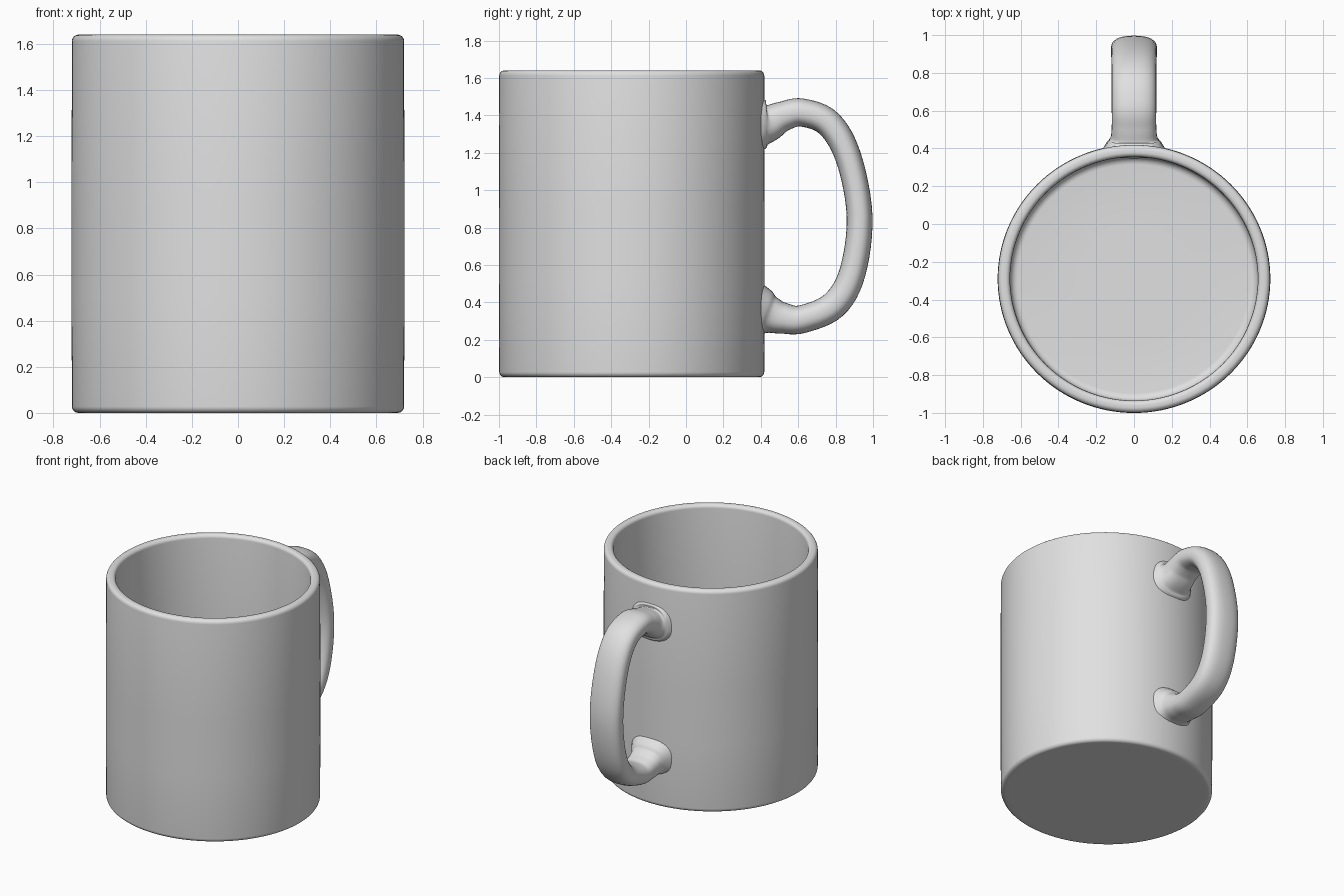
import bpy, bmesh, math
from mathutils import Vector

if "Cube" in bpy.data.objects:
    bpy.data.objects.remove(bpy.data.objects["Cube"])

grey = bpy.data.materials.new("warm_grey_ceramic")
grey.diffuse_color = (0.75, 0.75, 0.75, 1)
grey.use_nodes = True
grey.node_tree.nodes["Principled BSDF"].inputs["Base Color"].default_value = grey.diffuse_color


def skin(name, rings, angle):
    """Join closed rings of points into a smooth, capped surface."""
    bm = bmesh.new()
    rows = [[bm.verts.new(p) for p in ring] for ring in rings]
    n = len(rows[0])
    for a, b in zip(rows, rows[1:]):
        for i in range(n):
            j = (i + 1) % n
            bm.faces.new((a[i], a[j], b[j], b[i]))
    bm.faces.new(rows[0])
    bm.faces.new(rows[-1])
    bmesh.ops.recalc_face_normals(bm, faces=bm.faces)
    mesh = bpy.data.meshes.new(name)
    bm.to_mesh(mesh)
    bm.free()
    mesh.materials.append(grey)
    obj = bpy.data.objects.new(name, mesh)
    bpy.context.collection.objects.link(obj)
    bpy.ops.object.select_all(action='DESELECT')
    obj.select_set(True)
    bpy.context.view_layer.objects.active = obj
    bpy.ops.object.shade_smooth_by_angle(angle=math.radians(angle))
    return obj


def arc(cx, cz, r, a0, a1, steps=6):
    return [(cx + r * math.cos(math.radians(a0 + (a1 - a0) * i / steps)),
             cz + r * math.sin(math.radians(a0 + (a1 - a0) * i / steps)))
            for i in range(steps + 1)]


# Cup: lathe profile (radius, height) from underside, over the rim, to the floor
CY, SQUASH, SEG = -0.29, 0.984, 128
profile = [(0.3, 0), (0.66, 0)]
profile += arc(0.692, 0.028, 0.028, -90, 0)
profile += [(0.722, 0.5), (0.722, 0.9)]
profile += arc(0.692, 1.612, 0.028, 0, 90)
profile += arc(0.681, 1.615, 0.025, 90, 180)
profile += [(0.655, 0.9)]
profile += arc(0.615, 0.13, 0.04, 0, -90)
profile += [(0.3, 0.09)]
skin("cup", [[(r * math.cos(t), CY + SQUASH * r * math.sin(t), z)
              for t in (2 * math.pi * k / SEG for k in range(SEG))]
             for r, z in profile], 40)

# Handle: path stations (y, z, half width, half thickness), flared at the cup
stations = [
    (0.375, 1.355, 0.18, 0.16), (0.42, 1.36, 0.15, 0.13),
    (0.455, 1.365, 0.125, 0.098), (0.52, 1.395, 0.118, 0.08),
    (0.62, 1.415, 0.118, 0.075), (0.765, 1.355, 0.118, 0.074),
    (0.87, 1.17, 0.12, 0.07), (0.928, 0.86, 0.122, 0.069),
    (0.89, 0.56, 0.12, 0.071), (0.79, 0.385, 0.118, 0.075),
    (0.62, 0.31, 0.116, 0.075), (0.52, 0.315, 0.116, 0.083),
    (0.455, 0.332, 0.125, 0.1), (0.42, 0.342, 0.15, 0.13),
    (0.375, 0.35, 0.18, 0.16)]


def smooth_path(pts, steps=6):
    """Catmull-Rom interpolation through the stations."""
    pts = [Vector(p) for p in pts]
    ext = [2 * pts[0] - pts[1]] + pts + [2 * pts[-1] - pts[-2]]
    out = []
    for i in range(len(pts) - 1):
        a, b, c, d = ext[i:i + 4]
        for s in range(steps):
            t = s / steps
            out.append(0.5 * (2 * b + (c - a) * t + (2 * a - 5 * b + 4 * c - d) * t * t
                              + (3 * b - a - 3 * c + d) * t ** 3))
    return out + [pts[-1]]


def rounded(v, power=0.8):
    return math.copysign(abs(v) ** power, v)


path = smooth_path(stations)
rings = []
for i, p in enumerate(path):
    q0, q1 = path[max(i - 1, 0)], path[min(i + 1, len(path) - 1)]
    tangent = Vector((q1[0] - q0[0], q1[1] - q0[1])).normalized()
    ny, nz = -tangent.y, tangent.x
    ring = []
    for k in range(32):
        a = 2 * math.pi * k / 32
        w, h = p[2] * rounded(math.cos(a)), p[3] * rounded(math.sin(a))
        ring.append((w, p[0] + ny * h, p[1] + nz * h))
    rings.append(ring)
skin("handle", rings, 60)
